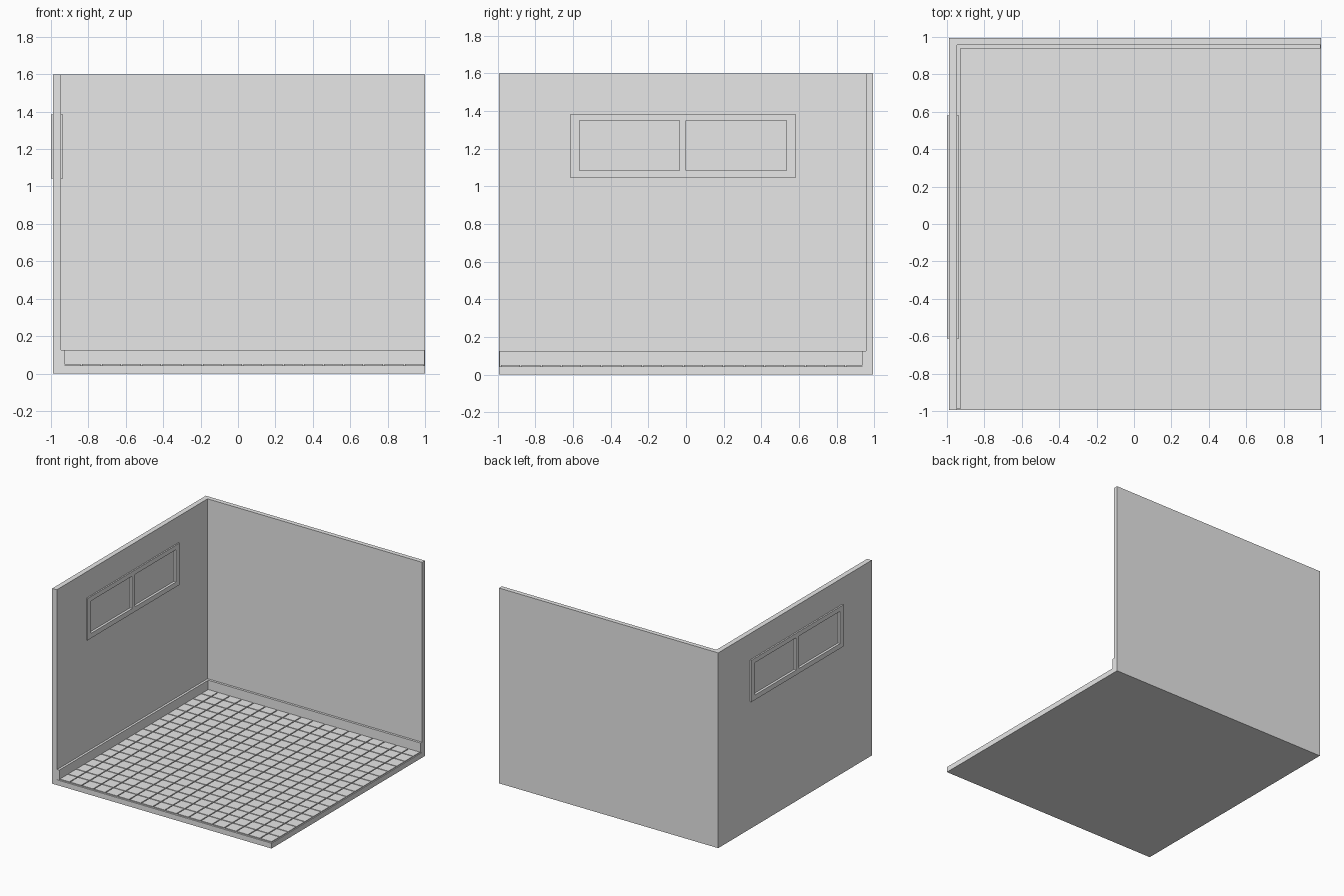
import bpy
import bmesh
from mathutils import Vector

cube = bpy.data.objects.get("Cube")
if cube:
    bpy.data.objects.remove(cube, do_unlink=True)

grey = bpy.data.materials.new("light grey")
grey.use_nodes = True
grey.diffuse_color = (0.8, 0.8, 0.8, 1)
grey.node_tree.nodes["Principled BSDF"].inputs["Base Color"].default_value = (0.8, 0.8, 0.8, 1)


def add_box(bm, low, high):
    low, high = Vector(low), Vector(high)
    verts = bmesh.ops.create_cube(bm, size=1)["verts"]
    bmesh.ops.scale(bm, vec=high - low, verts=verts)
    bmesh.ops.translate(bm, vec=(low + high) / 2, verts=verts)


def make_boxes(name, boxes):
    bm = bmesh.new()
    for low, high in boxes:
        add_box(bm, low, high)
    mesh = bpy.data.meshes.new(name)
    bm.to_mesh(mesh)
    bm.free()
    mesh.materials.append(grey)
    obj = bpy.data.objects.new(name, mesh)
    bpy.context.collection.objects.link(obj)
    return obj


def cut(obj, low, high):
    """Cut a box out of the object and bake the result."""
    cutter = make_boxes("cutter", [(low, high)])
    cutter.hide_render = True
    mod = obj.modifiers.new("cut", "BOOLEAN")
    mod.operation, mod.solver, mod.object = "DIFFERENCE", "EXACT", cutter
    graph = bpy.context.evaluated_depsgraph_get()
    mesh = bpy.data.meshes.new_from_object(obj.evaluated_get(graph))
    obj.modifiers.clear()
    obj.data = mesh
    bpy.data.objects.remove(cutter, do_unlink=True)


# Main dimensions
LEFT, RIGHT, FRONT, BACK = -0.988, 1.0, -0.994, 0.994
WALL_X, WALL_Y = -0.946, 0.957      # inner wall faces
FLOOR, TILE_TOP, HEIGHT = 0.043, 0.05, 1.6

# Floor slab with the two walls, as one shell
shell = make_boxes("room_shell", [((LEFT, FRONT, 0), (RIGHT, BACK, HEIGHT))])
cut(shell, (WALL_X, -2, FLOOR), (2, WALL_Y, 2))

# Window opening, frame and panes
Y0, Y1, Z0, Z1 = -0.613, 0.581, 1.043, 1.385
PANES = [(-0.567, -0.035), (0.001, 0.533)]
PZ0, PZ1 = 1.083, 1.348
cut(shell, (-1.1, Y0 + 0.01, Z0 + 0.01), (-0.9, Y1 - 0.01, Z1 - 0.01))

frame = make_boxes("window_frame", [((-1.0, Y0, Z0), (-0.935, Y1, Z1))])
for a, b in PANES:
    cut(frame, (-1.1, a, PZ0), (-0.9, b, PZ1))
make_boxes("window_panes", [((-0.98, a - 0.005, PZ0 - 0.005), (-0.955, b + 0.005, PZ1 + 0.005))
                            for a, b in PANES])

# Floor tiles with narrow gaps between them
COUNT, GAP = 18, 0.008
step_x = (0.996 - WALL_X) / COUNT
step_y = (WALL_Y + 0.986) / COUNT
tiles = []
for i in range(COUNT):
    for j in range(COUNT):
        x, y = WALL_X + i * step_x, -0.986 + j * step_y
        tiles.append(((x + GAP / 2, y + GAP / 2, FLOOR - 0.01),
                      (x + step_x - GAP / 2, y + step_y - GAP / 2, TILE_TOP)))
make_boxes("floor_tiles", tiles)

# Skirting boards along both walls
SKIRT, SKIRT_TOP = 0.019, 0.126
make_boxes("left_skirting", [((WALL_X - 0.005, -0.99, FLOOR), (WALL_X + SKIRT, WALL_Y - SKIRT, SKIRT_TOP))])
make_boxes("back_skirting", [((WALL_X - 0.005, WALL_Y - SKIRT, FLOOR), (0.998, WALL_Y + 0.005, SKIRT_TOP))])
